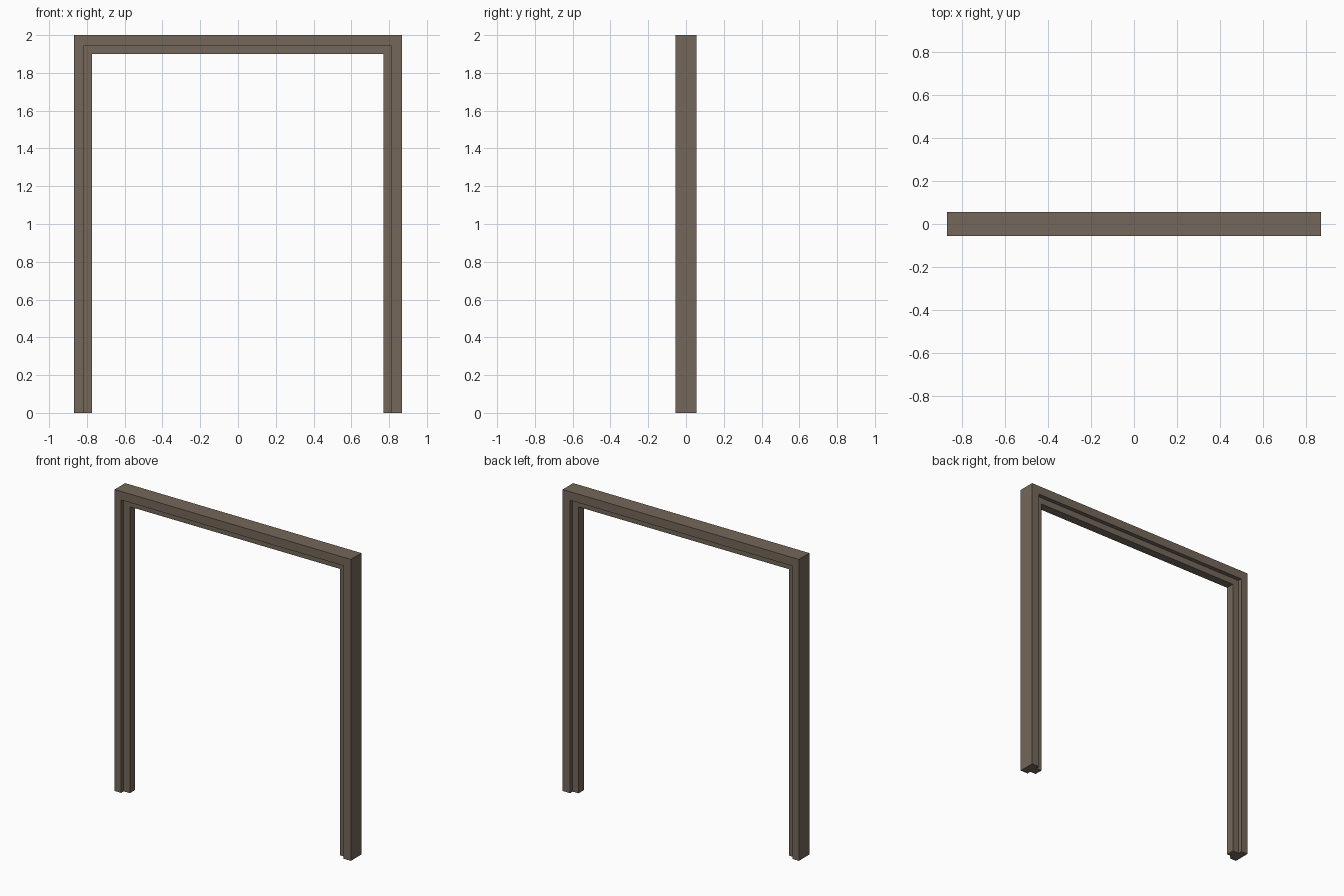
import bpy, bmesh

if "Cube" in bpy.data.objects:
    bpy.data.objects.remove(bpy.data.objects["Cube"])

# Single brown paint for the whole frame
brown = bpy.data.materials.new("dull brown")
brown.diffuse_color = (0.175, 0.136, 0.103, 1.0)
brown.use_nodes = True
brown.node_tree.nodes["Principled BSDF"].inputs["Base Color"].default_value = brown.diffuse_color

DEPTH = 0.055   # half depth of the lining
STOP = 0.028    # half depth of the central door stop

# T-shaped cross-section: (level, y); level 0 = outside, 1 = lining face, 2 = stop face
profile = [(0, -DEPTH), (1, -DEPTH), (1, -STOP), (2, -STOP),
           (2, STOP), (1, STOP), (1, DEPTH), (0, DEPTH)]

# Left x, right x and head height of each level
left = [-0.867, -0.819, -0.774]
right = [0.867, 0.812, 0.769]
head = [2.0, 1.943, 1.90]

# Door frame: sweep the section up one jamb, across the head and down the other
bm = bmesh.new()
rings = []
for xs, top in ((left, False), (left, True), (right, True), (right, False)):
    rings.append([bm.verts.new((xs[l], y, head[l] if top else 0.0)) for l, y in profile])
n = len(profile)
for a, b in zip(rings, rings[1:]):
    for i in range(n):
        j = (i + 1) % n
        bm.faces.new((a[i], a[j], b[j], b[i]))
for end in (rings[0], rings[-1]):
    bm.faces.new(end)
bmesh.ops.recalc_face_normals(bm, faces=bm.faces)

mesh = bpy.data.meshes.new("door_frame")
bm.to_mesh(mesh)
bm.free()
mesh.materials.append(brown)
frame = bpy.data.objects.new("door_frame", mesh)
bpy.context.collection.objects.link(frame)
